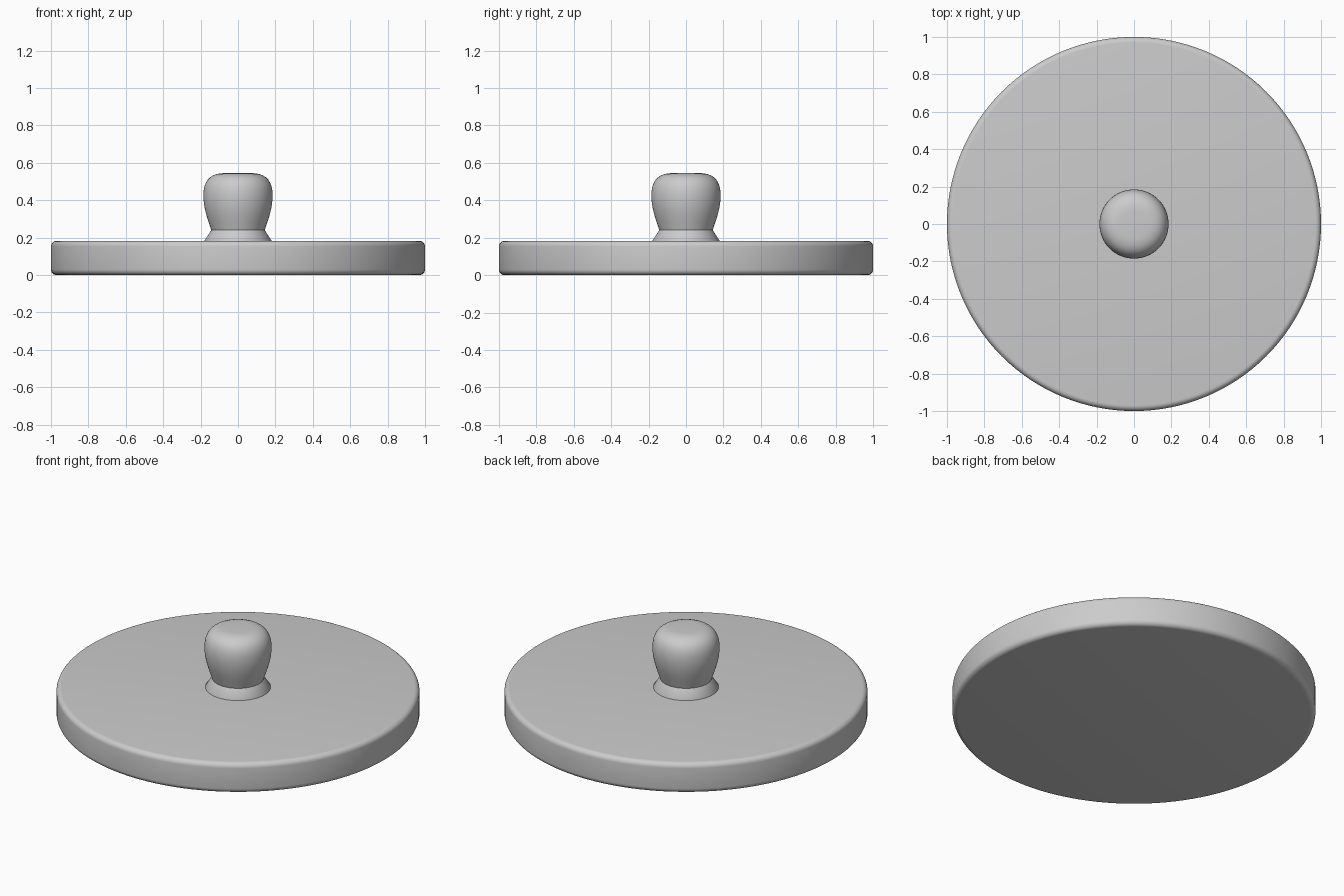
import bpy
import bmesh
import math
from mathutils import Vector
from mathutils.geometry import interpolate_bezier

if "Cube" in bpy.data.objects:
    bpy.data.objects.remove(bpy.data.objects["Cube"], do_unlink=True)

# Single plain grey
grey = bpy.data.materials.new("plain_grey")
grey.use_nodes = True
colour = (0.6, 0.6, 0.6, 1)
grey.diffuse_color = colour
grey.node_tree.nodes["Principled BSDF"].inputs["Base Color"].default_value = colour


def bezier(*points, count=10):
    """Sample a curve from start, handle, handle, end given as (radius, height)."""
    knots = [Vector((r, 0, z)) for r, z in points]
    return [(p.x, p.z) for p in interpolate_bezier(*knots, count)]


def lathe(name, profile, segments):
    """Spin a (radius, height) profile around z into a smooth solid."""
    bm = bmesh.new()
    verts = [bm.verts.new((r, 0, z)) for r, z in profile]
    edges = [bm.edges.new(pair) for pair in zip(verts, verts[1:])]
    bmesh.ops.spin(bm, geom=verts + edges, cent=(0, 0, 0), axis=(0, 0, 1),
                   angle=math.tau, steps=segments, use_duplicate=False)
    bmesh.ops.remove_doubles(bm, verts=bm.verts, dist=0.0001)
    bmesh.ops.recalc_face_normals(bm, faces=bm.faces)
    mesh = bpy.data.meshes.new(name)
    bm.to_mesh(mesh)
    bm.free()
    mesh.materials.append(grey)
    obj = bpy.data.objects.new(name, mesh)
    bpy.context.collection.objects.link(obj)
    bpy.ops.object.select_all(action='DESELECT')
    obj.select_set(True)
    bpy.context.view_layer.objects.active = obj
    bpy.ops.object.shade_smooth_by_angle(angle=math.radians(35))
    return obj


# Round lid disc with softened rims
height, soft = 0.183, 0.03
inner, k = 1 - soft, soft * 0.45
lower_rim = bezier((inner, 0), (1 - k, 0), (1, k), (1, soft), count=7)
upper_rim = [(r, height - z) for r, z in reversed(lower_rim)]
lathe("lid_disc", [(0, 0)] + lower_rim + upper_rim + [(0, height)], 128)

# Flared collar under the handle
lathe("handle_collar", [(0, 0.17), (0.18, 0.17), (0.18, height),
                        (0.143, 0.24), (0, 0.24)], 64)

# Rounded knob, narrow at the neck and flattened on top
knob_side = bezier((0.143, 0.24), (0.158, 0.29), (0.185, 0.35), (0.185, 0.425))
knob_top = bezier((0.185, 0.425), (0.185, 0.51), (0.145, 0.545), (0.07, 0.545))
lathe("handle_knob", [(0, 0.235), (0.141, 0.235)] + knob_side
      + knob_top[1:] + [(0, 0.546)], 64)
